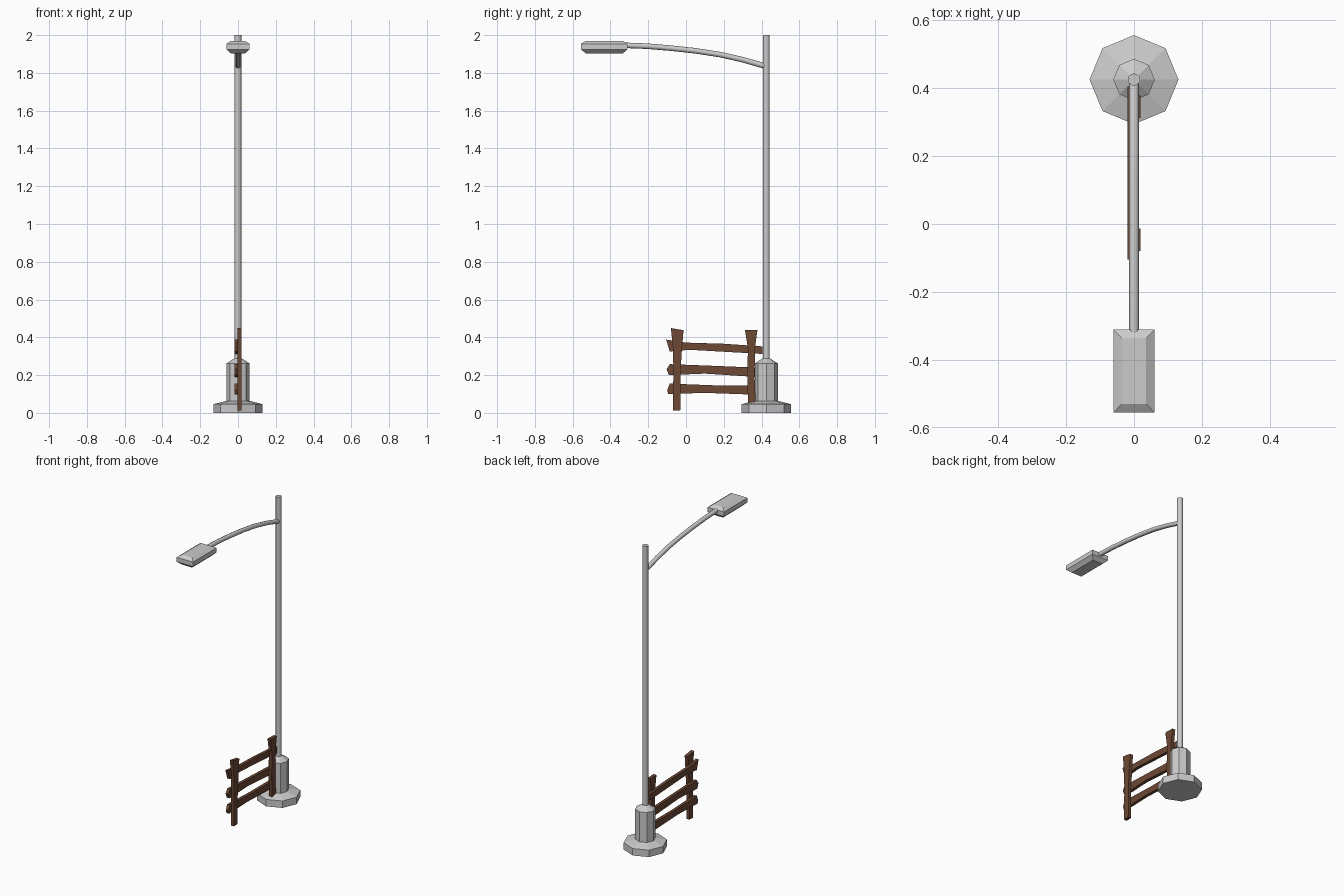
import bpy, bmesh, math

if "Cube" in bpy.data.objects:
    bpy.data.objects.remove(bpy.data.objects["Cube"])

POLE_Y = 0.425


def material(name, color):
    m = bpy.data.materials.new(name)
    m.diffuse_color = color
    m.use_nodes = True
    m.node_tree.nodes["Principled BSDF"].inputs["Base Color"].default_value = m.diffuse_color
    return m


def finish(name, bm, mat=None, smooth=False):
    bmesh.ops.recalc_face_normals(bm, faces=bm.faces)
    me = bpy.data.meshes.new(name)
    bm.to_mesh(me)
    bm.free()
    ob = bpy.data.objects.new(name, me)
    bpy.context.collection.objects.link(ob)
    if mat:
        me.materials.append(mat)
    if smooth:
        for p in me.polygons:
            p.use_smooth = len(p.vertices) == 4
    return ob


def loft(name, rings, **kw):
    """Skin a list of equal-length point rings and cap both ends."""
    bm = bmesh.new()
    vs = [[bm.verts.new(p) for p in r] for r in rings]
    n = len(rings[0])
    for a, b in zip(vs, vs[1:]):
        for i in range(n):
            j = (i + 1) % n
            bm.faces.new((a[i], a[j], b[j], b[i]))
    bm.faces.new(vs[0])
    bm.faces.new(vs[-1])
    return finish(name, bm, **kw)


def circle(r, z, n):
    return [(r * math.cos(2 * math.pi * i / n),
             POLE_Y + r * math.sin(2 * math.pi * i / n), z) for i in range(n)]


def rect(hx, y0, y1, z):
    return [(-hx, y0, z), (hx, y0, z), (hx, y1, z), (-hx, y1, z)]


def plank(name, outline, x0, x1):
    """Crooked board: (y, z) outline given thickness along x."""
    return loft(name, [[(x, y, z) for y, z in outline] for x in (x0, x1)], mat=wood)


wood = material("wood", (0.15, 0.065, 0.035, 1))

# Octagonal foot with collar
loft("lamp_base", [circle(r, z, 8) for r, z in
                   [(0.131, 0), (0.131, 0.046), (0.061, 0.064),
                    (0.061, 0.262), (0.02, 0.288)]])

# Tall pole
loft("pole", [circle(0.018, z, 12) for z in (0.27, 2.0)], smooth=True)

# Curved arm: tube swept along a path in the y-z plane
path = [(0.425, 1.834), (0.3, 1.870), (0.18, 1.897), (0.05, 1.917),
        (-0.08, 1.931), (-0.2, 1.941), (-0.345, 1.947)]
rings = []
for i, (y, z) in enumerate(path):
    a, b = path[max(i - 1, 0)], path[min(i + 1, len(path) - 1)]
    ty, tz = b[0] - a[0], b[1] - a[1]
    l = math.hypot(ty, tz)
    ny, nz = -tz / l, ty / l
    rings.append([(0.0145 * math.cos(t), y + 0.0145 * math.sin(t) * ny,
                   z + 0.0145 * math.sin(t) * nz)
                  for t in (2 * math.pi * k / 8 for k in range(8))])
loft("lamp_arm", rings, smooth=True)

# Lamp head with chamfered top and bottom
loft("lamp_head", [rect(0.036, -0.53, -0.335, 1.902),
                   rect(0.06, -0.555, -0.311, 1.924),
                   rect(0.06, -0.555, -0.311, 1.954),
                   rect(0.036, -0.53, -0.335, 1.970)])

# Fence posts, flaring slightly at the top
plank("front_post", [(-0.07, 0.012), (-0.03, 0.014), (-0.03, 0.2), (-0.022, 0.33),
                     (-0.013, 0.438), (-0.08, 0.449), (-0.068, 0.33), (-0.067, 0.2)],
      -0.003, 0.019)
plank("back_post", [(0.33, 0.012), (0.37, 0.014), (0.363, 0.2), (0.366, 0.35),
                    (0.378, 0.438), (0.312, 0.440), (0.328, 0.34), (0.324, 0.2)],
      -0.003, 0.019)

# Three rails behind the posts
rails = [
    ("top_rail", [(-0.105, 0.388), (-0.086, 0.325), (0.02, 0.334), (0.16, 0.326),
                  (0.405, 0.312), (0.405, 0.352), (0.2, 0.366), (0.0, 0.372)]),
    ("middle_rail", [(-0.085, 0.258), (-0.103, 0.232), (-0.09, 0.2), (0.1, 0.208),
                     (0.375, 0.190), (0.37, 0.240), (0.1, 0.251)]),
    ("bottom_rail", [(-0.086, 0.155), (-0.1, 0.12), (-0.094, 0.1), (0.1, 0.106),
                     (0.375, 0.096), (0.365, 0.146), (0.15, 0.146)]),
]
for name, outline in rails:
    plank(name, outline, -0.019, 0.001)
